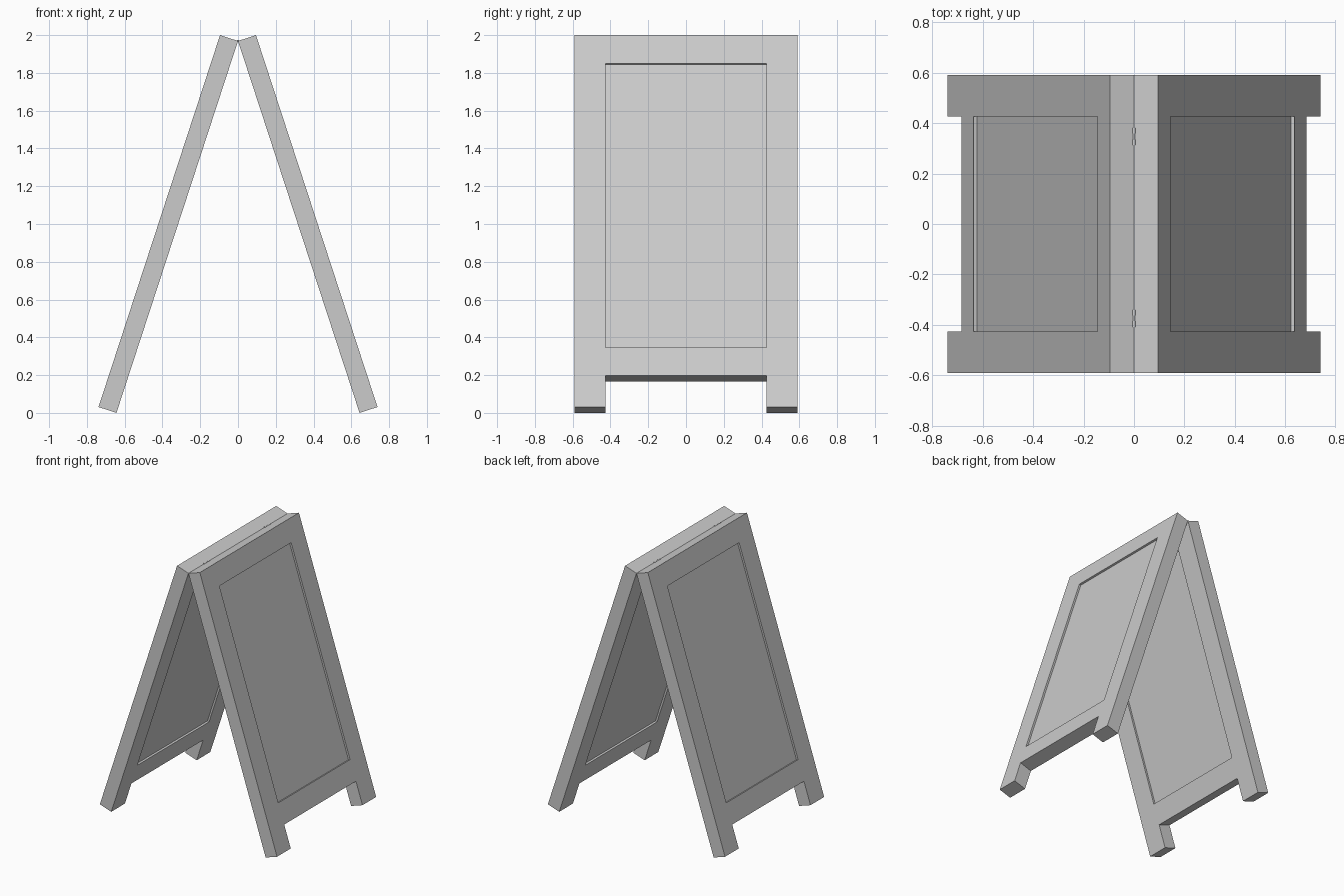
import bpy, bmesh
from math import radians
from mathutils import Matrix

if "Cube" in bpy.data.objects:
    bpy.data.objects.remove(bpy.data.objects["Cube"])

ANGLE = radians(18.1)
THICK, LENGTH = 0.1, 2.0715
APEX = 1.969
HALF_W, OPEN_W = 0.59, 0.427
OPEN_TOP, OPEN_BOTTOM, RAIL_BOTTOM = 0.158, 1.739, 1.897
RECESS = 0.014


def finish(name, bm, side=0):
    bmesh.ops.recalc_face_normals(bm, faces=bm.faces)
    mesh = bpy.data.meshes.new(name)
    bm.to_mesh(mesh)
    bm.free()
    ob = bpy.data.objects.new(name, mesh)
    bpy.context.collection.objects.link(ob)
    ob.location.z = APEX
    ob.rotation_euler.y = -side * ANGLE
    return ob


def board_frame(name, side):
    # stiles, rails and leg notch as one welded, extruded cell layout
    ys = (-HALF_W, -OPEN_W, OPEN_W, HALF_W)
    zs = (0, -OPEN_TOP, -OPEN_BOTTOM, -RAIL_BOTTOM, -LENGTH)
    bm = bmesh.new()
    for i in range(3):
        for j in range(4):
            if i == 1 and j in (1, 3):
                continue
            y0, y1, z0, z1 = ys[i], ys[i + 1], zs[j], zs[j + 1]
            bm.faces.new([bm.verts.new((0, y, z)) for y, z in
                          ((y0, z0), (y1, z0), (y1, z1), (y0, z1))])
    bmesh.ops.remove_doubles(bm, verts=bm.verts, dist=1e-4)
    ext = bmesh.ops.extrude_face_region(bm, geom=bm.faces[:], use_keep_orig=True)
    moved = [v for v in ext["geom"] if isinstance(v, bmesh.types.BMVert)]
    bmesh.ops.translate(bm, verts=moved, vec=(side * THICK, 0, 0))
    finish(name, bm, side)


def board_panel(name, side):
    # writing surface, recessed on both faces
    bm = bmesh.new()
    centre = Matrix.Translation((side * THICK / 2, 0, -(OPEN_TOP + OPEN_BOTTOM) / 2))
    size = Matrix.Diagonal((THICK - 2 * RECESS, 2 * OPEN_W, OPEN_BOTTOM - OPEN_TOP, 1))
    bmesh.ops.create_cube(bm, size=1, matrix=centre @ size)
    finish(name, bm, side)


def hinge(name, y):
    # three barrel knuckles along the apex, the middle one slightly thinner
    bm = bmesh.new()
    for k, radius in ((-1, 0.006), (0, 0.005), (1, 0.006)):
        bmesh.ops.create_cone(
            bm, cap_ends=True, segments=12, radius1=radius, radius2=radius, depth=0.022,
            matrix=Matrix.Translation((0, y + k * 0.0225, 0)) @ Matrix.Rotation(radians(90), 4, 'X'))
    finish(name, bm)


for label, side in (("right", 1), ("left", -1)):
    board_frame(label + "_frame", side)
    board_panel(label + "_panel", side)

hinge("back_hinge", 0.347)
hinge("front_hinge", -0.374)
